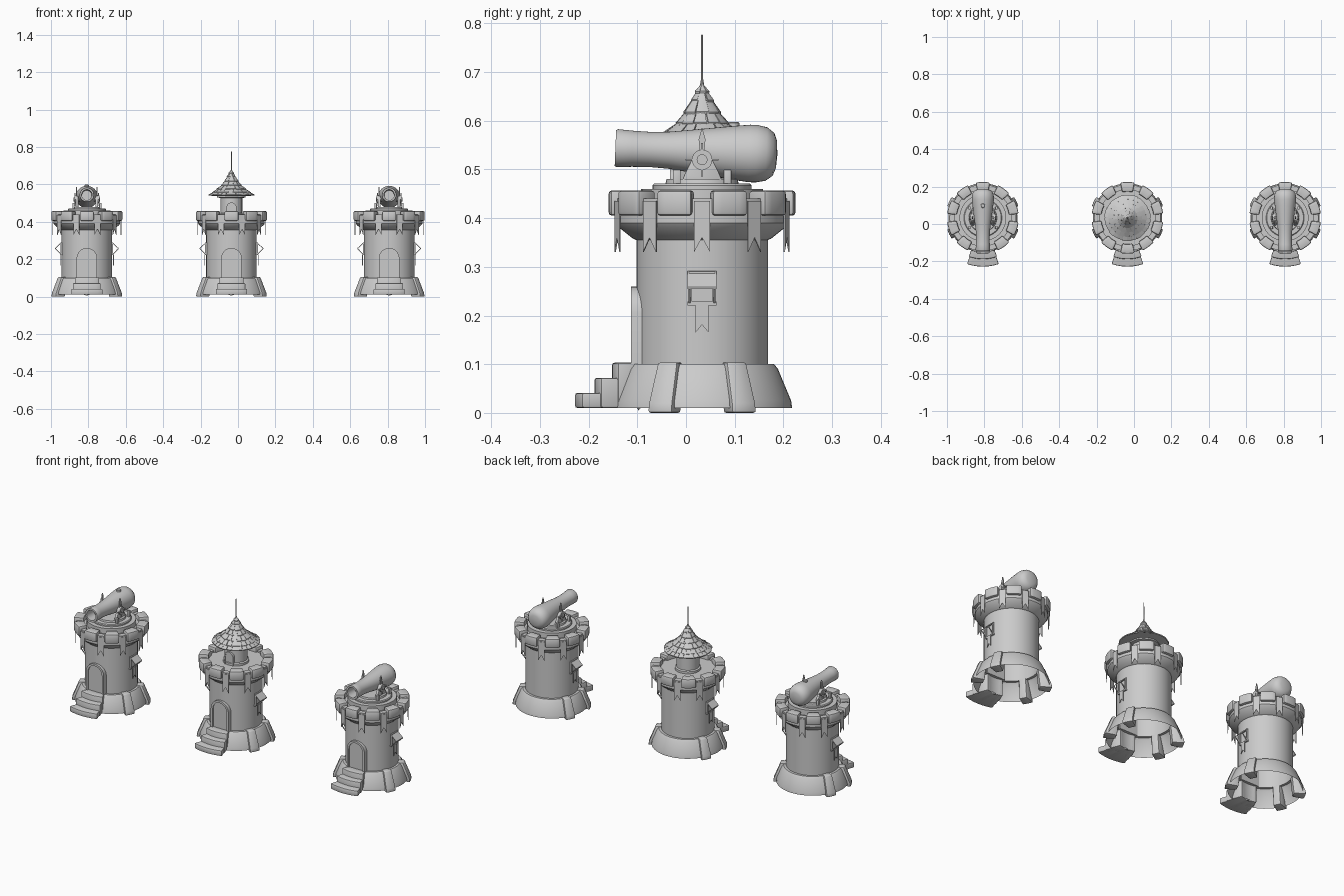
import bpy, bmesh, random
from math import sin, cos, pi, radians
from mathutils import Matrix, Vector

if "Cube" in bpy.data.objects:
    bpy.data.objects.remove(bpy.data.objects["Cube"])

random.seed(4)
CY = 0.033                       # tower axis in y
LEFT, MID, RIGHT = -0.808, -0.035, 0.808


# ---- geometry helpers: each returns (verts, faces), facing +x ----
def lathe(profile, n=40):
    v = [(r * cos(2 * pi * i / n), r * sin(2 * pi * i / n), z) for r, z in profile for i in range(n)]
    f = [(k * n + i, k * n + (i + 1) % n, (k + 1) * n + (i + 1) % n, (k + 1) * n + i)
         for k in range(len(profile) - 1) for i in range(n)]
    return v, f


def sweep(section, half, n=4):
    """Closed (r, z) section swept around the axis from -half to +half degrees."""
    m, v, f = len(section), [], []
    for k in range(n + 1):
        a = radians(-half + 2 * half * k / n)
        v += [(r * cos(a), r * sin(a), z) for r, z in section]
    for k in range(n):
        f += [(k * m + i, k * m + (i + 1) % m, (k + 1) * m + (i + 1) % m, (k + 1) * m + i) for i in range(m)]
    return v, f + [tuple(range(m)), tuple(range(n * m, n * m + m))]


def prism(outline, x0, x1):
    """Closed (y, z) outline extruded along x."""
    m = len(outline)
    v = [(x, y, z) for x in (x0, x1) for y, z in outline]
    f = [(i, (i + 1) % m, m + (i + 1) % m, m + i) for i in range(m)]
    return v, f + [tuple(range(m)), tuple(range(m, 2 * m))]


def side_prism(outline, y0, y1):
    """Closed (x, z) outline extruded along y."""
    v, f = prism(outline, y0, y1)
    return [(b, a, c) for a, b, c in v], f


def rect(y0, y1, z0, z1):
    return [(y0, z0), (y1, z0), (y1, z1), (y0, z1)]


def moved(geo, mat):
    return [tuple(mat @ Vector(p)) for p in geo[0]], geo[1]


def joined(*geos):
    v, f = [], []
    for gv, gf in geos:
        f += [tuple(i + len(v) for i in face) for face in gf]
        v += gv
    return v, f


def around(geo, angles):
    return joined(*[moved(geo, Matrix.Rotation(radians(a), 4, 'Z')) for a in angles])


def part(name, geo, towers, bevel=0):
    me = bpy.data.meshes.new(name)
    me.from_pydata(geo[0], [], geo[1])
    bm = bmesh.new()
    bm.from_mesh(me)
    bmesh.ops.remove_doubles(bm, verts=bm.verts, dist=1e-5)
    bmesh.ops.recalc_face_normals(bm, faces=bm.faces)
    if bevel:
        sharp = [e for e in bm.edges if len(e.link_faces) == 2 and e.calc_face_angle() > 0.5]
        bmesh.ops.bevel(bm, geom=sharp, offset=bevel, segments=2, profile=0.5, affect='EDGES')
    bm.to_mesh(me)
    bm.free()
    me.shade_smooth()
    me.set_sharp_from_angle(angle=radians(35))
    for x in towers:
        ob = bpy.data.objects.new(name, me)
        ob.location = (x, CY, 0)
        bpy.context.collection.objects.link(ob)


def arch(w, z0, top, n=10):
    return [(-w, z0)] + [(-w * cos(pi * i / n), top - w + w * sin(pi * i / n)) for i in range(n + 1)] + [(w, z0)]


def doorway(w, z0, top, rim, x0, x1, inset):
    frame = arch(w, z0, top) + arch(w - rim, z0, top - rim)[::-1]
    return joined(prism(frame, x0, x1), prism(arch(w - rim, z0, top - rim), x0, x1 - inset))


def swallowtail(w, top, bottom, notch):
    return [(-w, top), (-w, bottom), (0, notch), (w, bottom), (w, top)]


ALL, GUNS = (LEFT, MID, RIGHT), (LEFT, RIGHT)

# ---- tower shell, open underneath ----
part("tower_wall", lathe([(0.185, 0.01), (0.183, 0.025), (0.156, 0.09), (0.148, 0.1), (0.135, 0.1),
     (0.135, 0.355), (0.142, 0.358), (0.172, 0.382), (0.178, 0.39), (0.178, 0.44),
     (0.15, 0.44), (0.15, 0.43), (0, 0.43)], 48), ALL)

# ---- battlement blocks and the banners in the gaps ----
part("merlons", around(sweep([(0.14, 0.405), (0.192, 0.405), (0.192, 0.457), (0.14, 0.457)], 11.5),
     [18 + 36 * i for i in range(10)]), ALL, 0.007)
part("banners", around(prism(swallowtail(0.0165, 0.435, 0.33, 0.36), 0.181, 0.184),
     [36 * i for i in range(10)]), ALL)

# ---- base buttresses ----
part("buttresses", around(sweep([(0.14, 0), (0.201, 0), (0.198, 0.02), (0.164, 0.104), (0.13, 0.104)], 8, 2),
     [26, -26, 154, 206]), ALL, 0.005)

# ---- curved steps and arched door ----
steps = [sweep([(0.13, 0.01), (r, 0.01), (r, z), (0.13, z)], h, 6)
         for r, z, h in ((0.261, 0.041, 19), (0.221, 0.072, 20), (0.185, 0.103, 21))]
part("steps", around(joined(*steps), [-90]), ALL, 0.005)
part("door", around(doorway(0.055, 0.1, 0.26, 0.012, 0.115, 0.146, 0.006), [-90]), ALL)

# ---- side windows: frame, propped shutter, hanging cloth ----
frame = joined(*[prism(rect(*b), 0.125, 0.141) for b in
                 ((-0.03, 0.03, 0.221, 0.229), (-0.027, -0.021, 0.229, 0.288),
                  (0.021, 0.027, 0.229, 0.288), (-0.027, 0.027, 0.282, 0.29))],
               prism(rect(-0.021, 0.021, 0.229, 0.282), 0.125, 0.1365))
shutter = side_prism([(0.136, 0.291), (0.17, 0.259), (0.17, 0.254), (0.136, 0.286)], -0.03, 0.03)
props = [side_prism([(0.135, 0.224), (0.139, 0.224), (0.17, 0.255), (0.166, 0.257)], s * 0.026 - 0.002, s * 0.026 + 0.002)
         for s in (-1, 1)]
part("window_frames", around(frame, [0, 180]), ALL)
part("window_shutters", around(joined(shutter, *props), [0, 180]), ALL)
part("window_cloths", around(prism(swallowtail(0.0135, 0.225, 0.165, 0.181), 0.141, 0.144), [0, 180]), ALL)

# ---- gun platform and carriage ----
part("gun_platform", lathe([(0.125, 0.43), (0.125, 0.46), (0.102, 0.46), (0.102, 0.467), (0.098, 0.471),
     (0.075, 0.471), (0.073, 0.48), (0, 0.48)]), GUNS)
cheek = [(-0.043, 0.472), (0.043, 0.472), (0.036, 0.49), (0.018, 0.527), (0.01, 0.537),
         (-0.01, 0.537), (-0.018, 0.527), (-0.036, 0.49)]
part("carriage_cheeks", around(prism(cheek, 0.046, 0.06), [0, 180]), GUNS, 0.002)


def disc(r, x0, x1, n=20):
    return prism([(r * cos(2 * pi * i / n), 0.52 + r * sin(2 * pi * i / n)) for i in range(n)], x0, x1)


pegs = [prism(rect(a, b, 0.52 + c, 0.52 + d), 0.06, 0.065) for a, b, c, d in
        ((-0.034, 0.034, -0.002, 0.002), (-0.002, 0.002, -0.034, 0.034))]
part("trunnion_wheels", around(joined(disc(0.021, 0.058, 0.067), disc(0.011, 0.03, 0.071), *pegs), [0, 180]), GUNS)
part("carriage_spikes", around(prism([(-0.004, 0.53), (0.004, 0.53), (0.007, 0.562), (0, 0.587), (-0.007, 0.562)],
     0.052, 0.058), [0, 180]), GUNS)
posts = [prism(rect(y - 0.008, y + 0.008, 0.462, 0.5), 0.066, 0.078) for y in (-0.052, 0.052)]
part("platform_posts", around(joined(*posts), [0, 180]), GUNS, 0.002)

# ---- cannon barrel, muzzle forward and tilted slightly up ----
aim = Matrix.Translation((0, -0.178, 0.544)) @ Matrix.Rotation(radians(-92.3), 4, 'X')
part("cannon_barrel", moved(lathe([(0, 0.06), (0.026, 0.06), (0.028, 0), (0.037, 0), (0.039, 0.004), (0.037, 0.035),
     (0.036, 0.07), (0.038, 0.11), (0.043, 0.15), (0.049, 0.195), (0.055, 0.24), (0.059, 0.275),
     (0.059, 0.29), (0.055, 0.31), (0.044, 0.325), (0.028, 0.331), (0, 0.333)]), aim), GUNS)
part("fuse_cap", moved(lathe([(0.012, 0.57), (0.012, 0.595), (0.009, 0.598), (0, 0.598)], 16),
     Matrix.Translation((0, 0.065, 0))), (LEFT,))

# ---- middle turret with shingled roof ----
part("turret_wall", lathe([(0.066, 0.43), (0.066, 0.442), (0.058, 0.446), (0.058, 0.527), (0.076, 0.53),
                           (0.076, 0.54)]), (MID,))
part("turret_door", around(doorway(0.027, 0.43, 0.503, 0.006, 0.045, 0.066, 0.004), [-90]), (MID,))
slope = [(0.121, 0.542), (0.1, 0.555), (0.077, 0.573), (0.053, 0.593), (0.036, 0.615), (0.022, 0.64),
         (0.012, 0.658), (0.003, 0.672)]
part("roof_cone", lathe([(0.06, 0.536)] + [(r - 0.001, z - 0.002) for r, z in slope] + [(0, 0.672)]), (MID,))
tiles = []
for (r0, z0), (r1, z1) in zip(slope[:-1], slope[1:]):
    count = max(7, round(2 * pi * r0 / 0.027))
    for i in range(count):
        j, lift = random.uniform(-0.001, 0.003), random.uniform(0.002, 0.004)
        plate = sweep([(r0 + j, z0 - 0.002), (r0 + j + 0.001, z0 + lift), (r1, z1 + 0.002), (r1 - 0.001, z1 - 0.002)],
                      180 / count * 0.93, 2)
        tiles.append(around(plate, [360 * (i + random.uniform(-0.05, 0.05)) / count + z0 * 9000]))
part("roof_shingles", joined(*tiles), (MID,))
part("roof_spire", lathe([(0.007, 0.66), (0.004, 0.676), (0.0025, 0.685), (0.0018, 0.776), (0, 0.778)], 10), (MID,))
